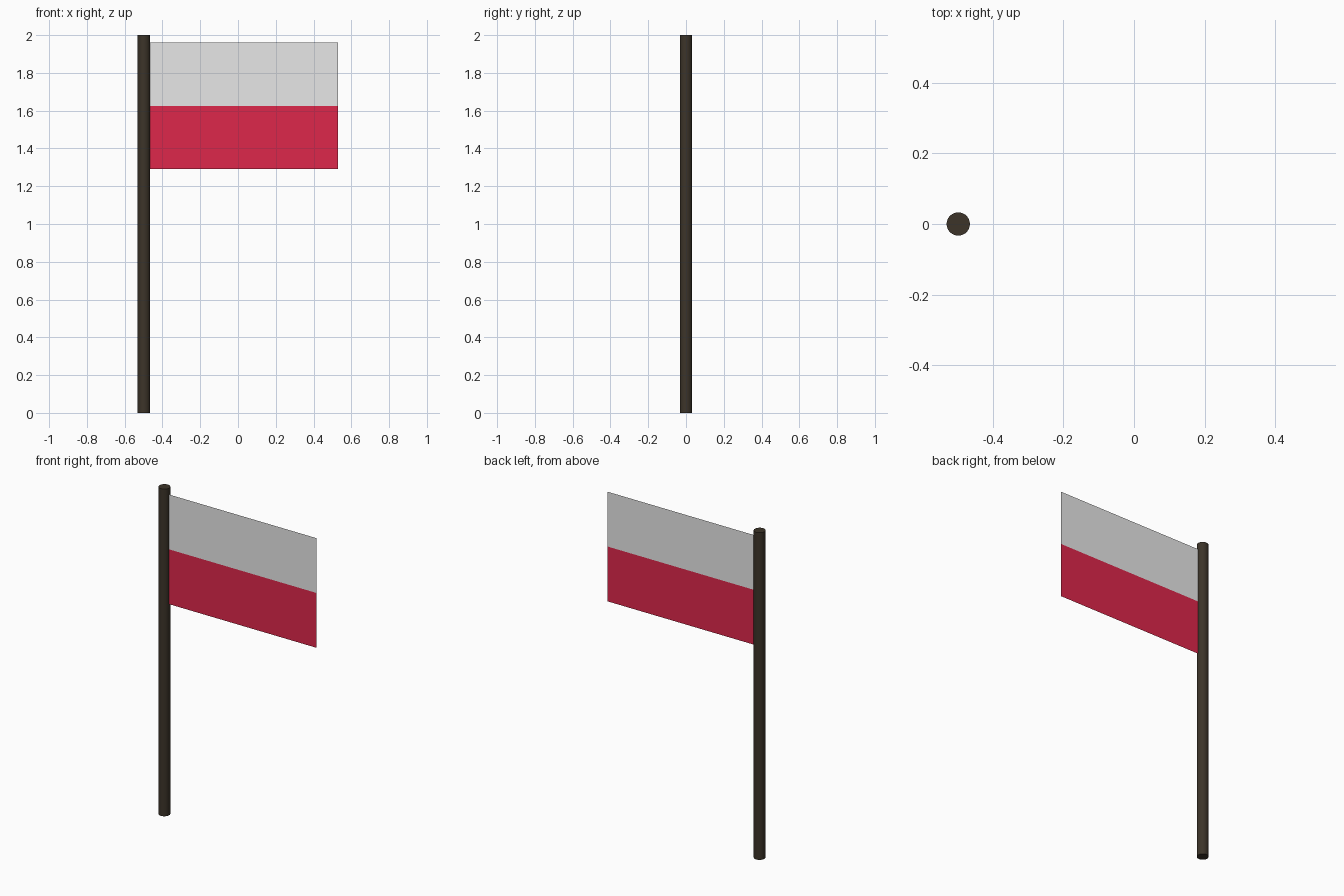
import bpy

if "Cube" in bpy.data.objects:
    bpy.data.objects.remove(bpy.data.objects["Cube"])


def material(name, rgb):
    m = bpy.data.materials.new(name)
    m.diffuse_color = (*rgb, 1.0)
    m.use_nodes = True
    m.node_tree.nodes["Principled BSDF"].inputs["Base Color"].default_value = m.diffuse_color
    return m


wood = material("dark brown", (0.045, 0.034, 0.022))
white = material("flag white", (0.80, 0.80, 0.80))
red = material("flag red", (0.73, 0.02, 0.07))

POLE_X, POLE_R = -0.498, 0.033

# Pole: smooth round post with flat ends
bpy.ops.mesh.primitive_cylinder_add(vertices=32, radius=POLE_R, depth=2.0,
                                    location=(POLE_X, 0, 1.0))
pole = bpy.context.object
pole.name = "pole"
pole.data.materials.append(wood)
bpy.ops.object.shade_smooth_by_angle()

# Flag: flat single-sheet cloth, two equal stripes, inner edge tucked into the pole
x0, x1 = -0.47, 0.53
heights = (1.29, 1.625, 1.96)
verts = [(x, 0, z) for z in heights for x in (x0, x1)]
faces = [(0, 1, 3, 2), (2, 3, 5, 4)]
mesh = bpy.data.meshes.new("flag")
mesh.from_pydata(verts, [], faces)
mesh.materials.append(red)
mesh.materials.append(white)
for face in mesh.polygons:
    face.material_index = int(face.center.z > heights[1])   # upper stripe is white
flag = bpy.data.objects.new("flag", mesh)
bpy.context.collection.objects.link(flag)
